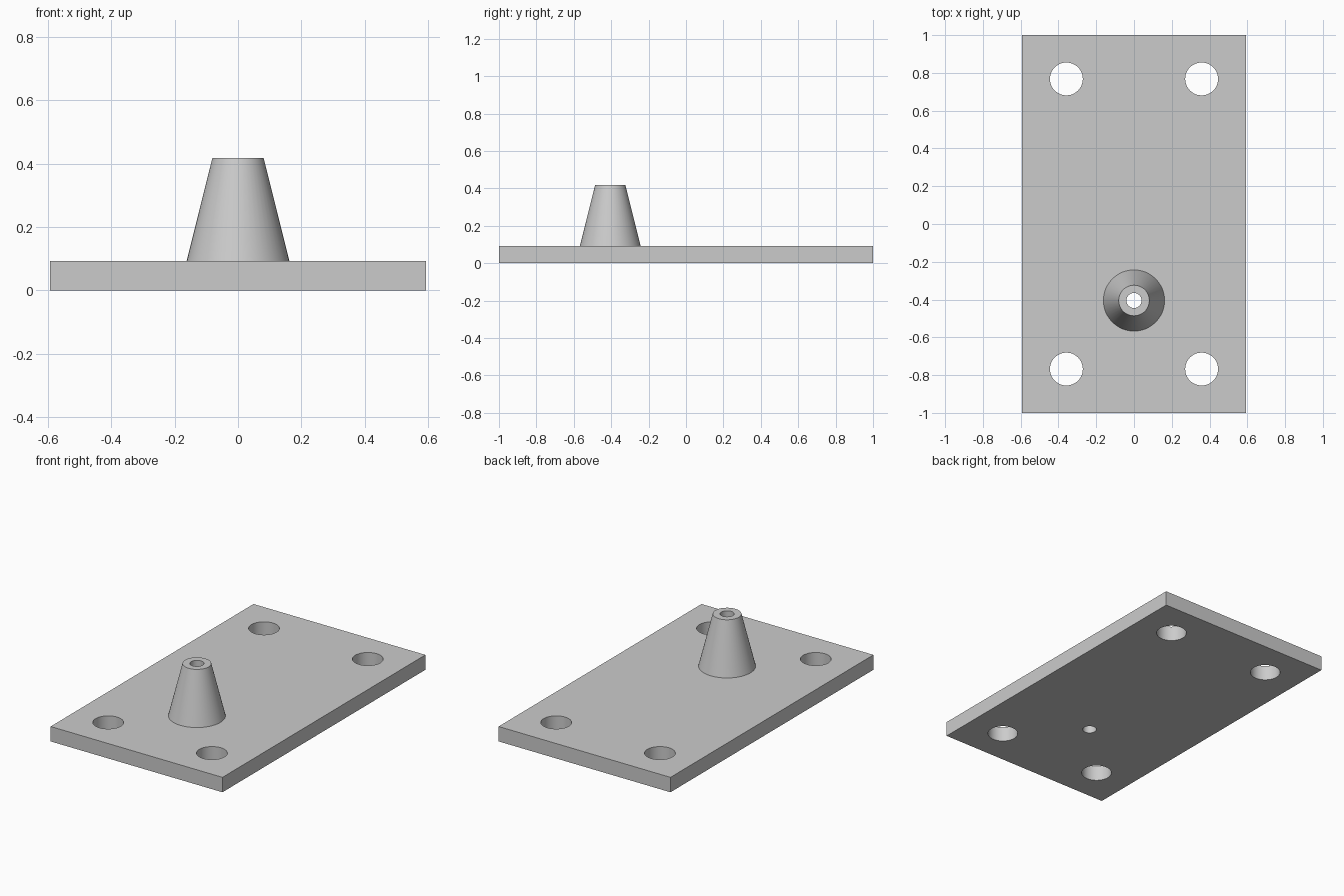
import bpy
import bmesh
from math import cos, sin, tau, radians

old = bpy.data.objects.get("Cube")
if old:
    bpy.data.objects.remove(old, do_unlink=True)

HALF_X, HALF_Y, THICK = 0.593, 1.0, 0.093
SPOUT_Y, SPOUT_TOP = -0.405, 0.418
BORE = 0.04
SIDES = 48

grey = bpy.data.materials.new("plain_grey")
grey.use_nodes = True
colour = (0.6, 0.6, 0.6, 1)
grey.diffuse_color = colour
grey.node_tree.nodes["Principled BSDF"].inputs["Base Color"].default_value = colour


def make_object(name, bm):
    bmesh.ops.recalc_face_normals(bm, faces=bm.faces)
    mesh = bpy.data.meshes.new(name)
    bm.to_mesh(mesh)
    bm.free()
    mesh.materials.append(grey)
    obj = bpy.data.objects.new(name, mesh)
    bpy.context.collection.objects.link(obj)
    return obj


def smooth(obj):
    bpy.ops.object.select_all(action="DESELECT")
    obj.select_set(True)
    bpy.context.view_layer.objects.active = obj
    bpy.ops.object.shade_smooth_by_angle(angle=radians(30))


# Base plate
bm = bmesh.new()
bmesh.ops.create_cube(bm, size=1)
bmesh.ops.scale(bm, vec=(2 * HALF_X, 2 * HALF_Y, THICK), verts=bm.verts)
bmesh.ops.translate(bm, vec=(0, 0, THICK / 2), verts=bm.verts)
plate = make_object("base_plate", bm)

# Corner bolt holes and the bore, cut right through the plate
holes = [(sx * 0.358, sy * 0.768, 0.087) for sx in (-1, 1) for sy in (-1, 1)]
holes.append((0, SPOUT_Y, BORE))
bm = bmesh.new()
for x, y, r in holes:
    made = bmesh.ops.create_cone(bm, cap_ends=True, segments=SIDES,
                                 radius1=r, radius2=r, depth=1)
    bmesh.ops.translate(bm, vec=(x, y, 0), verts=made["verts"])
cutter = make_object("hole_cutter", bm)

cut = plate.modifiers.new("holes", "BOOLEAN")
cut.operation = "DIFFERENCE"
cut.solver = "EXACT"
cut.object = cutter
bpy.context.view_layer.objects.active = plate
bpy.ops.object.modifier_apply(modifier=cut.name)
bpy.data.objects.remove(cutter, do_unlink=True)
smooth(plate)

# Tapered spout: outer wall, top rim and inner bore
profile = [(0.162, THICK), (0.081, SPOUT_TOP), (BORE, SPOUT_TOP), (BORE, THICK)]
bm = bmesh.new()
rings = [[bm.verts.new((r * cos(tau * i / SIDES), SPOUT_Y + r * sin(tau * i / SIDES), z))
          for i in range(SIDES)] for r, z in profile]
for low, high in zip(rings, rings[1:]):
    for i in range(SIDES):
        j = (i + 1) % SIDES
        bm.faces.new((low[i], low[j], high[j], high[i]))
smooth(make_object("tapered_spout", bm))
